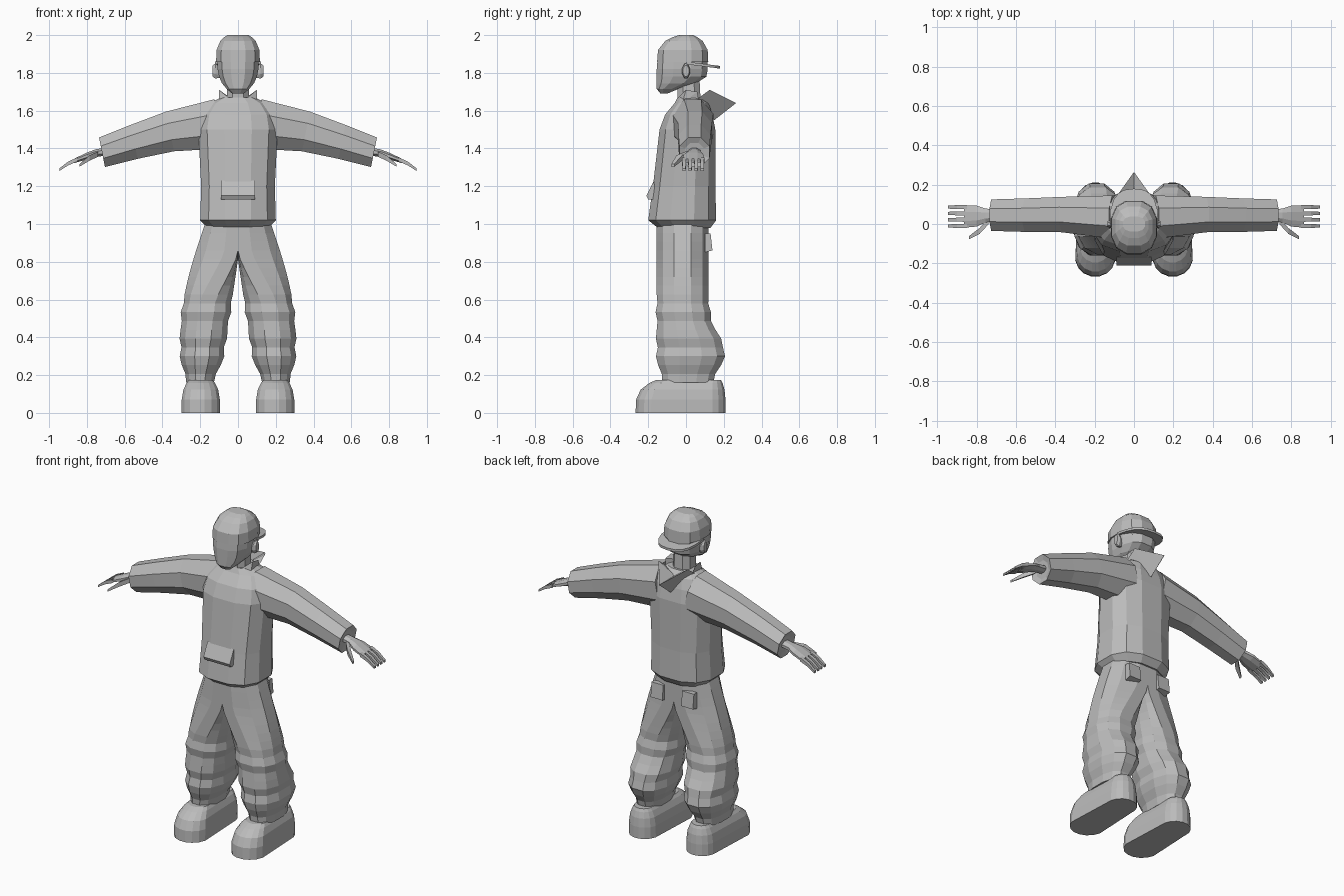
import bpy, bmesh
from math import sin, cos, exp, pi, copysign

cube = bpy.data.objects.get("Cube")
if cube:
    bpy.data.objects.remove(cube)

grey = bpy.data.materials.new("plain_grey")
grey.use_nodes = True
tone = (0.5, 0.5, 0.5, 1)
grey.diffuse_color = tone
grey.node_tree.nodes["Principled BSDF"].inputs["Base Color"].default_value = tone


def finish(name, bm, mirror):
    """Turn a bmesh into a flat shaded object, optionally mirrored left to right."""
    bmesh.ops.recalc_face_normals(bm, faces=bm.faces)
    mesh = bpy.data.meshes.new(name)
    bm.to_mesh(mesh)
    bm.free()
    mesh.materials.append(grey)
    part = bpy.data.objects.new(name, mesh)
    bpy.context.collection.objects.link(part)
    if mirror:
        part.modifiers.new("Mirror", "MIRROR").use_mirror_merge = False


def loft(name, rings, mirror=False):
    """Skin a list of equal-length point rings and close both ends."""
    bm = bmesh.new()
    loops = [[bm.verts.new(point) for point in ring] for ring in rings]
    count = len(loops[0])
    for lower, upper in zip(loops, loops[1:]):
        for i in range(count):
            j = (i + 1) % count
            bm.faces.new((lower[i], lower[j], upper[j], upper[i]))
    bm.faces.new(loops[0])
    bm.faces.new(loops[-1])
    finish(name, bm, mirror)


def power(value, exponent):
    return copysign(abs(value) ** exponent, value)


def outline(sides, squareness=1.0):
    """Unit rounded polygon with flat sides on the axes."""
    angles = [2 * pi * (i + 0.5) / sides for i in range(sides)]
    reach = cos(pi / sides)
    return [(power(cos(a) / reach, squareness), power(sin(a) / reach, squareness)) for a in angles]


def tower(name, rows, sides=12, squareness=0.8):
    """Upright body from rows of height, half width, front and back."""
    loft(name, [[(half * u, (front + back + (back - front) * v) / 2, z)
                 for u, v in outline(sides, squareness)]
                for z, half, front, back in rows])


def limb(name, rows, sides=8, lean=0.0):
    """Sideways body from rows of x, y, z, half depth and half height, on both sides."""
    loft(name, [[(x + lean * height * v, y + depth * u, z + height * v)
                 for u, v in outline(sides)]
                for x, y, z, depth, height in rows], mirror=True)


def block(name, corners, mirror=False):
    """Solid hull round a few corner points."""
    bm = bmesh.new()
    for corner in corners:
        bm.verts.new(corner)
    bmesh.ops.convex_hull(bm, input=bm.verts)
    finish(name, bm, mirror)


def wedge(name, sides, profile, mirror=False):
    """Side profile drawn across from one x to another."""
    block(name, [(x, y, z) for x in sides for y, z in profile], mirror)


# Sweater
tower("sweater_body", [
    (0.98, 0.16, -0.15, 0.13), (1.02, 0.2, -0.2, 0.16), (1.2, 0.195, -0.175, 0.155),
    (1.5, 0.21, -0.14, 0.155), (1.58, 0.195, -0.11, 0.14), (1.64, 0.15, -0.06, 0.12),
    (1.67, 0.09, -0.045, 0.09)])
limb("sleeve", [
    (0.1, 0.035, 1.53, 0.11, 0.13), (0.36, 0.048, 1.49, 0.09, 0.105),
    (0.55, 0.045, 1.435, 0.085, 0.09), (0.72, 0.045, 1.38, 0.08, 0.078),
    (0.71, 0.045, 1.38, 0.05, 0.05)], lean=0.2)

# Pockets standing out at their lower edges
wedge("front_pocket", (-0.09, 0.09), [(-0.17, 1.23), (-0.21, 1.15), (-0.2, 1.13), (-0.16, 1.13)])
wedge("back_pocket", (0.065, 0.145), [(0.1, 0.95), (0.13, 0.95), (0.14, 0.86), (0.1, 0.85)], mirror=True)

# Hood: each half is a pointed hull, leaving a dip along the middle
hood_tip, hood_base, hood_dip = (0, 0.265, 1.64), (0, 0.15, 1.55), (0, 0.11, 1.64)
hood_corner, hood_front = (0.1, 0.125, 1.71), (0.1, 0.05, 1.655)
block("hood", [hood_tip, hood_base, hood_dip, hood_corner, hood_front], mirror=True)

# Collar points at the sides of the neck
block("collar_point", [(0.1, 0, 1.71), (0.1, 0.06, 1.7), (0.05, -0.04, 1.67),
                       (0.1, -0.02, 1.64), (0.09, 0.07, 1.64)], mirror=True)

# Trousers: half shapes at the hip become full rounds below the crotch, with folds from the knee
leg_rings = []
steps = 18
for i in range(steps + 1):
    z = 1 - 0.84 * i / steps
    fold = 0.006 * sin(z * 50) if z < 0.6 else 0
    tuck = 0.3 * max(0, 0.28 - z) - fold
    inner = max(0, 0.15 * (0.81 - z) + tuck)
    outer = 0.175 + 0.13 * sin(pi / 2 * min(1, (1 - z) / 0.6)) - tuck
    front = tuck - 0.155
    back = 0.12 + 0.085 * exp(-((z - 0.32) / 0.13) ** 2) + fold
    inward = min(0.5, max(0, 2 * (0.85 - z)))
    width = outer - inner
    leg_rings.append([(inner + width * (inward + u * (1 - inward if u > 0 else inward)),
                       (front + back + (back - front) * v) / 2, z)
                      for u, v in outline(12, 0.85)])
loft("trouser_leg", leg_rings, mirror=True)

# Shoes: long rounded sole, closing in over the toe
shoe_rings = []
for level in (0, 0.4, 0.7, 0.9, 1):
    closing = level ** 4
    half = 0.102 - 0.04 * closing
    toe, heel = 0.11 * closing - 0.267, 0.21 - 0.025 * closing
    ring = []
    for u, v in outline(16):
        radius = half if v < 0 else half * 0.86
        centre = toe + half if v < 0 else heel - radius
        ring.append((0.197 + radius * u, centre + radius * v, 0.175 * level))
    shoe_rings.append(ring)
loft("shoe", shoe_rings, mirror=True)

# Hands
limb("palm", [(0.69, 0.045, 1.385, 0.03, 0.022), (0.755, 0.043, 1.375, 0.035, 0.02),
              (0.8, 0.04, 1.36, 0.053, 0.018), (0.865, 0.038, 1.335, 0.057, 0.012)])
for i, finger in enumerate(("index", "middle", "ring", "little")):
    y = 0.032 * i - 0.01
    limb(finger + "_finger", [(0.85, y, 1.342, 0.011, 0.011), (0.9, y, 1.32, 0.01, 0.01),
                              (0.946, y, 1.287, 0.008, 0.007)], sides=4)
limb("thumb", [(0.74, 0.015, 1.37, 0.016, 0.014), (0.785, -0.035, 1.35, 0.015, 0.014),
               (0.84, -0.07, 1.31, 0.008, 0.007)], sides=4)

# Head
tower("neck", [(1.6, 0.06, -0.045, 0.08), (1.8, 0.055, -0.045, 0.07)], sides=8)
tower("head", [(1.69, 0.03, -0.135, -0.1), (1.715, 0.06, -0.155, -0.04), (1.745, 0.085, -0.155, 0.055),
               (1.78, 0.1, -0.155, 0.108), (1.82, 0.108, -0.155, 0.115), (1.88, 0.108, -0.15, 0.112)])
limb("ear", [(0.09, 0, 1.8, 0.012, 0.025), (0.12, 0, 1.81, 0.02, 0.04), (0.134, 0, 1.81, 0.015, 0.03)])

# Cap worn backwards: domed crown and a sloping brim
crown_rows = []
for rise in (0, 0.45, 0.78, 0.92, 1):
    curve = rise ** 4
    crown_rows.append((1.857 + 0.143 * rise, 0.116 - 0.06 * curve, 0.115 * curve - 0.153, 0.118 - 0.08 * curve))
tower("cap_crown", crown_rows)

brim_rings = []
for lift in (0, 0.014):
    angles = [pi * i / 10 for i in range(11)]
    arc = [(0.123 * power(cos(a), 0.75), 0.18 * abs(sin(a)) ** 0.75) for a in angles]
    brim_rings.append([(x, y, 1.846 + lift - 0.13 * y) for x, y in arc])
loft("cap_brim", brim_rings)
